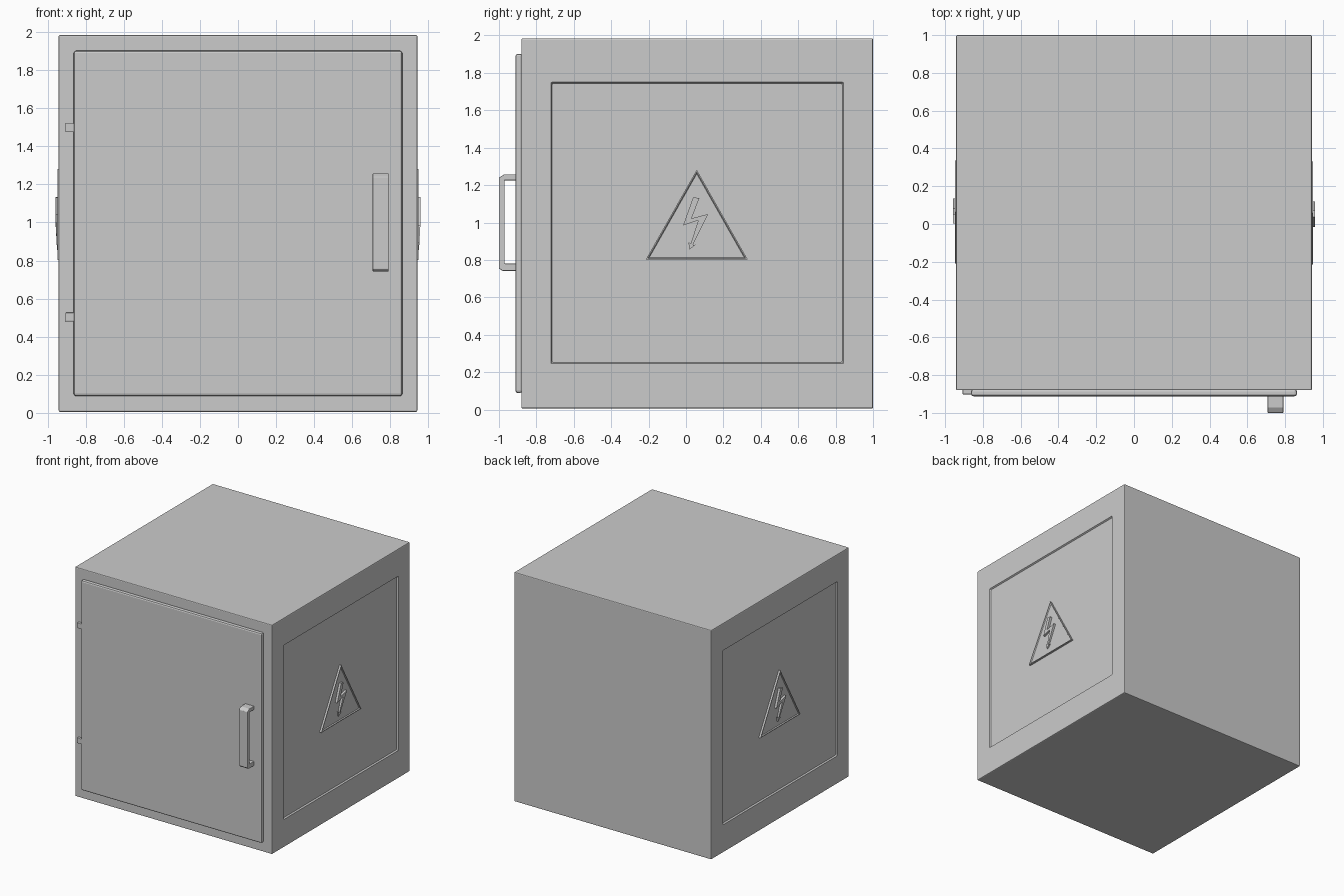
import bpy, bmesh
from mathutils import Matrix, Vector

if "Cube" in bpy.data.objects:
    bpy.data.objects.remove(bpy.data.objects["Cube"])

CY = 0.06  # centre of the side walls along y


def finish(bm, name, bevel=0.0, angle=0.9):
    bmesh.ops.recalc_face_normals(bm, faces=bm.faces)
    me = bpy.data.meshes.new(name)
    bm.to_mesh(me)
    bm.free()
    ob = bpy.data.objects.new(name, me)
    bpy.context.collection.objects.link(ob)
    if bevel:
        m = ob.modifiers.new("edge_bevel", 'BEVEL')
        m.width, m.segments = bevel, 2
        m.limit_method, m.angle_limit = 'ANGLE', angle
    return ob


def box_bm(lo, hi):
    bm = bmesh.new()
    lo, hi = Vector(lo), Vector(hi)
    bmesh.ops.create_cube(bm, size=1, matrix=Matrix.Translation((lo + hi) / 2)
                          @ Matrix.Diagonal((*(hi - lo), 1)))
    return bm


def prism_bm(base, top):
    bm = bmesh.new()
    a = [bm.verts.new(p) for p in base]
    b = [bm.verts.new(p) for p in top]
    bm.faces.new(a)
    cap = bm.faces.new(b)
    for i in range(len(a)):
        j = (i + 1) % len(a)
        bm.faces.new((a[i], a[j], b[j], b[i]))
    bmesh.ops.recalc_face_normals(bm, faces=bm.faces)
    return bm, cap


# Cabinet body with a shallow recessed panel on both side walls
bm = box_bm((-0.942, -0.88, 0.005), (0.942, 1.0, 1.985))
bm.normal_update()
for f in [f for f in bm.faces if abs(f.normal.x) > 0.9]:
    bmesh.ops.inset_region(bm, faces=[f], thickness=0.222)
    for v in f.verts:
        v.co.z = 0.245 if v.co.z < 1 else 1.75
    bmesh.ops.inset_region(bm, faces=[f], thickness=0.01, depth=-0.012)
finish(bm, "cabinet_body", 0.007, 1.2)

# Raised front door
finish(box_bm((-0.863, -0.912, 0.088), (0.863, -0.875, 1.902)), "door", 0.013)

# Hinges on the left edge of the door
for name, z in (("hinge_lower", 0.503), ("hinge_upper", 1.497)):
    finish(box_bm((-0.907, -0.902, z - 0.023), (-0.855, -0.875, z + 0.023)), name, 0.004)

# Door handle: a squared U profile swept across x
prof = [(-0.905, 0.742), (-0.982, 0.742), (-1.0, 0.755), (-1.0, 1.24), (-0.972, 1.257),
        (-0.905, 1.257), (-0.905, 1.225), (-0.97, 1.225), (-0.97, 0.78), (-0.905, 0.78)]
bm, _ = prism_bm([(0.707, y, z) for y, z in prof], [(0.791, y, z) for y, z in prof])
finish(bm, "door_handle", 0.004)

# Warning emblems: framed triangle and lightning arrow, turned around for the other wall
triangle = [(-0.215, 0.802), (0.33, 0.802), (0.0575, 1.282)]
bolt = [(0.038, 1.135), (0.071, 1.13), (0.03, 1.022), (0.118, 1.045), (0.036, 0.878),
        (0.052, 0.882), (0.018, 0.855), (0.013, 0.895), (0.025, 0.887),
        (0.066, 1.012), (-0.015, 0.985)]
for side, turn in (("right", 1), ("left", -1)):
    def place(pts, x):
        return [(turn * (x(z) if callable(x) else x), CY + turn * (y - CY), z) for y, z in pts]

    bm, cap = prism_bm(place(triangle, 0.925), place(triangle, 0.947))
    bmesh.ops.inset_region(bm, faces=[cap], thickness=0.012)
    bmesh.ops.inset_region(bm, faces=[cap], thickness=0.01, depth=-0.008)
    finish(bm, f"warning_triangle_{side}")

    # Arrow slopes back towards its tip
    bm, _ = prism_bm(place(bolt, 0.93),
                     place(bolt, lambda z: 0.959 - 0.009 * max(0, (0.98 - z) / 0.125)))
    finish(bm, f"lightning_arrow_{side}")
